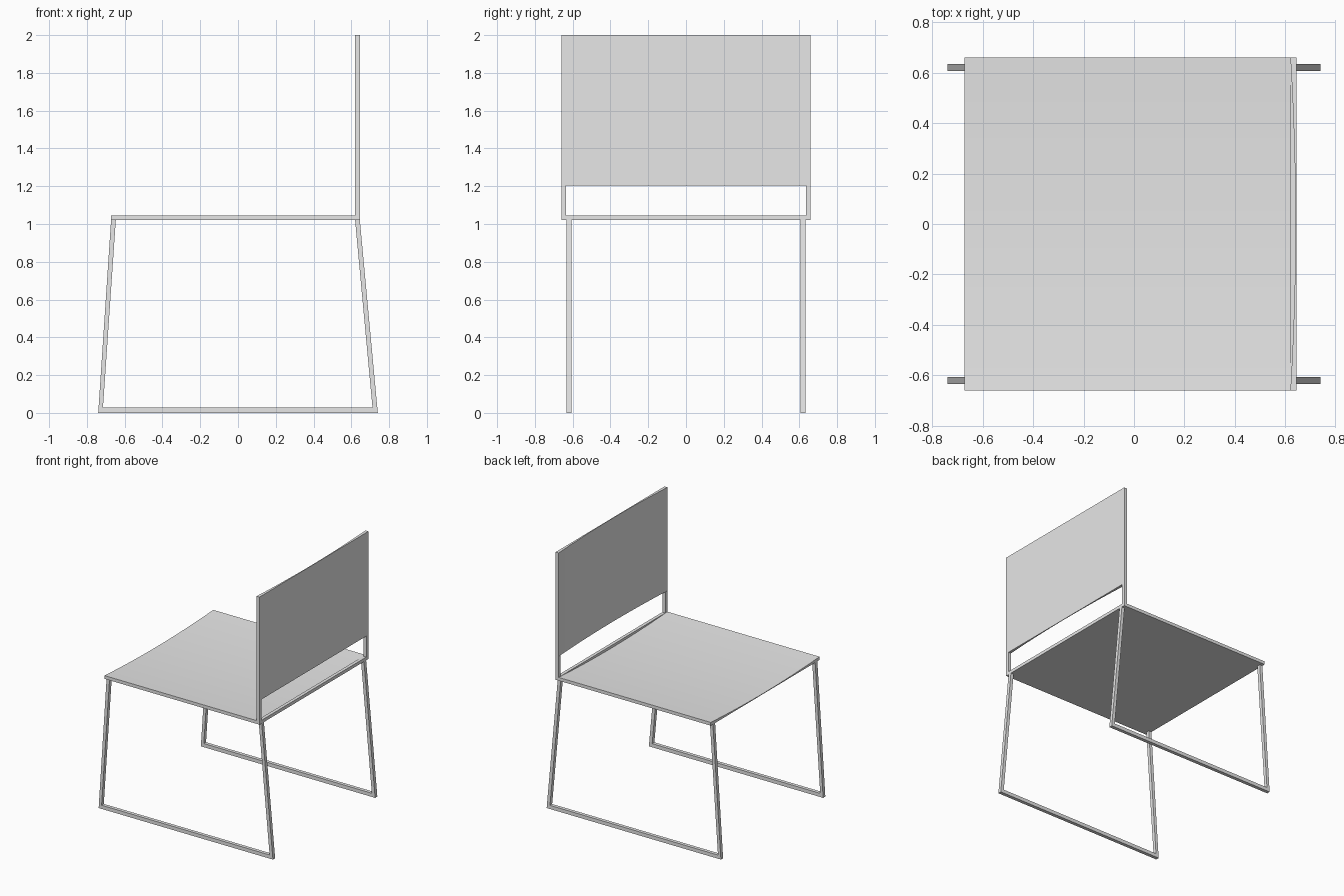
import bpy
import bmesh
from mathutils import Vector

if "Cube" in bpy.data.objects:
    bpy.data.objects.remove(bpy.data.objects["Cube"], do_unlink=True)

grey = bpy.data.materials.new("light_grey")
grey.use_nodes = True
colour = (0.8, 0.8, 0.8, 1)
grey.diffuse_color = colour
grey.node_tree.nodes["Principled BSDF"].inputs["Base Color"].default_value = colour

HALF = 0.66            # half width of seat and back
BAR = 0.025            # bar thickness
SEAT_Z = 1.02          # underside of seat
FRONT_X, BACK_X = -0.672, 0.62
STEPS = 16


def finish(name, bm):
    bmesh.ops.recalc_face_normals(bm, faces=bm.faces)
    mesh = bpy.data.meshes.new(name)
    bm.to_mesh(mesh)
    bm.free()
    mesh.materials.append(grey)
    obj = bpy.data.objects.new(name, mesh)
    bpy.context.collection.objects.link(obj)
    return obj


def box(name, low, high):
    bm = bmesh.new()
    bmesh.ops.create_cube(bm, size=1)
    for v in bm.verts:
        v.co = Vector([(a + b) / 2 + c * (b - a) for a, b, c in zip(low, high, v.co)])
    return finish(name, bm)


def hollow_panel(name, place, start, end):
    """Panel flat on one face and gently hollowed across its width on the other."""
    bm = bmesh.new()
    rings = []
    for i in range(STEPS + 1):
        t = 2 * i / STEPS - 1
        depth = 0.005 + (BAR - 0.005) * t * t
        rings.append([bm.verts.new(place(t * HALF, d, along))
                      for d, along in ((0, start), (0, end), (depth, end), (depth, start))])
    for a, b in zip(rings, rings[1:]):
        for k in range(4):
            n = (k + 1) % 4
            bm.faces.new((a[k], a[n], b[n], b[k]))
    bm.faces.new(rings[0])
    bm.faces.new(rings[-1])
    obj = finish(name, bm)
    bpy.ops.object.select_all(action="DESELECT")
    obj.select_set(True)
    bpy.context.view_layer.objects.active = obj
    bpy.ops.object.shade_smooth_by_angle()


def leg_frame(name, y):
    """Open sled frame: two leaning legs joined by a floor bar."""
    outline = [(FRONT_X, SEAT_Z), (-0.74, 0), (0.74, 0), (0.645, SEAT_Z)]
    inner = [(FRONT_X + BAR, SEAT_Z), (-0.715, 0.028), (0.712, 0.028), (BACK_X, SEAT_Z)]
    bm = bmesh.new()
    for i in range(3):
        bm.faces.new([bm.verts.new((x, y - 0.0135, z)) for x, z in
                      (outline[i], outline[i + 1], inner[i + 1], inner[i])])
    bmesh.ops.remove_doubles(bm, verts=bm.verts, dist=0.0001)
    ret = bmesh.ops.extrude_face_region(bm, geom=bm.faces[:])
    bmesh.ops.translate(bm, vec=(0, 0.027, 0),
                        verts=[g for g in ret["geom"] if isinstance(g, bmesh.types.BMVert)])
    return finish(name, bm)


# Seat, hollow on top, and backrest, hollow on the sitting side
hollow_panel("seat", lambda y, d, x: (x, y, SEAT_Z + d), FRONT_X, BACK_X)
hollow_panel("backrest", lambda y, d, z: (BACK_X + BAR - d, y, z), 1.205, 2)

# Bar behind the seat, between the posts
box("rear_rail", (BACK_X, -HALF + BAR, SEAT_Z), (BACK_X + BAR, HALF - BAR, SEAT_Z + BAR))

# Short posts carrying the backrest, and the leg frames
for side, s in (("right", -1), ("left", 1)):
    ys = sorted((s * HALF, s * (HALF - BAR)))
    box(side + "_back_post", (BACK_X, ys[0], SEAT_Z), (BACK_X + BAR, ys[1], 1.205))
    leg_frame(side + "_leg_frame", s * 0.62)
